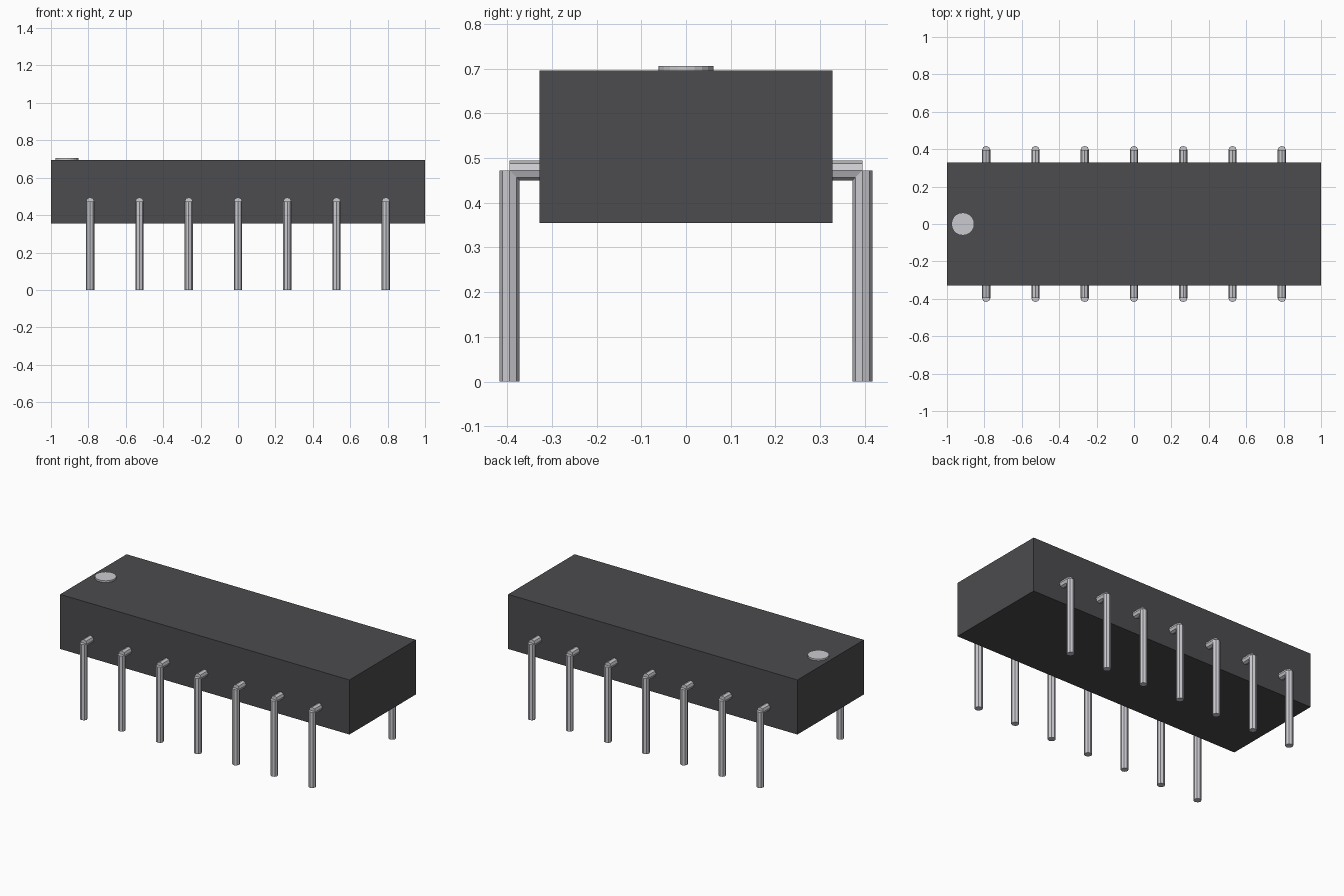
import bpy
from mathutils import Matrix
from math import pi

cube = bpy.data.objects.get("Cube")
if cube:
    bpy.data.objects.remove(cube, do_unlink=True)


def material(name, rgb):
    m = bpy.data.materials.new(name)
    m.use_nodes = True
    color = (*rgb, 1)
    m.diffuse_color = color
    m.node_tree.nodes["Principled BSDF"].inputs["Base Color"].default_value = color
    return m


charcoal = material("charcoal plastic", (0.072, 0.07, 0.077))
silver = material("silver metal", (0.60, 0.59, 0.63))


def finish(name, mat):
    ob = bpy.context.object
    ob.name = name
    ob.data.materials.append(mat)
    return ob


def cylinder(name, mat, radius, depth, location, sides, tilt=0):
    bpy.ops.mesh.primitive_cylinder_add(
        vertices=sides, radius=radius, depth=depth,
        location=location, rotation=(tilt, 0, 0))
    return finish(name, mat)


# Package body
bpy.ops.mesh.primitive_cube_add(size=1, location=(0, 0, 0.525))
body = finish("body", charcoal)
body.data.transform(Matrix.Diagonal((2, 0.656, 0.341, 1)))

# Orientation dot
cylinder("marker_dot", silver, 0.061, 0.02, (-0.915, 0, 0.696), 20)

# Two rows of bent pins: an upright leg and a short arm into the body
pin_radius, pin_y, arm_z, pitch = 0.0225, 0.395, 0.4725, 0.2634
for side, row in ((-1, "front"), (1, "back")):
    for i in range(7):
        x = (i - 3) * pitch
        cylinder(f"{row}_pin_leg_{i + 1}", silver, pin_radius, arm_z,
                 (x, side * pin_y, arm_z / 2), 8)
        cylinder(f"{row}_pin_arm_{i + 1}", silver, pin_radius, 0.095,
                 (x, side * (pin_y - 0.0475), arm_z), 8, pi / 2)
